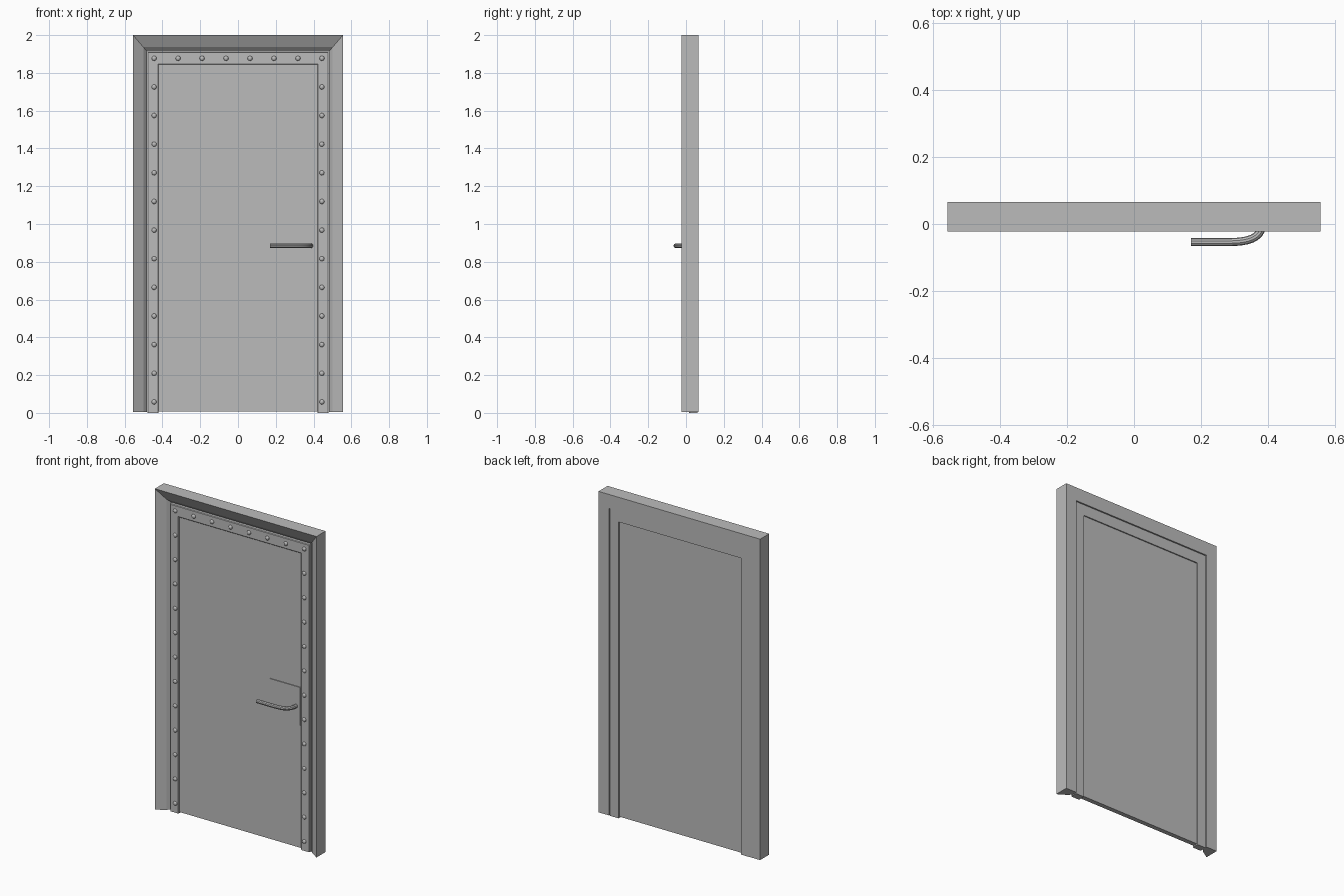
import bpy, bmesh
from mathutils import Vector, Matrix

if "Cube" in bpy.data.objects:
    bpy.data.objects.remove(bpy.data.objects["Cube"])

# Single painted-steel colour
steel = bpy.data.materials.new("grey_steel")
steel.use_nodes = True
GREY = (0.5, 0.5, 0.5, 1)
steel.diffuse_color = GREY
steel.node_tree.nodes["Principled BSDF"].inputs["Base Color"].default_value = GREY

HALF, TOP, TOP_SCALE = 0.556, 2.0, 1.16


def add_object(name, bm, smooth=False):
    bmesh.ops.recalc_face_normals(bm, faces=bm.faces)
    mesh = bpy.data.meshes.new(name)
    bm.to_mesh(mesh)
    bm.free()
    mesh.materials.append(steel)
    obj = bpy.data.objects.new(name, mesh)
    bpy.context.collection.objects.link(obj)
    if smooth:
        bpy.ops.object.select_all(action="DESELECT")
        obj.select_set(True)
        bpy.context.view_layer.objects.active = obj
        bpy.ops.object.shade_smooth_by_angle()
    return obj


def doorway_sweep(name, profile, bottom):
    """Sweep an (inset, depth) profile up one side, across and down the other."""
    bm = bmesh.new()
    rings = []
    for side, at_top in ((-1, False), (-1, True), (1, True), (1, False)):
        rings.append([bm.verts.new((side * (HALF - inset), y,
                                    TOP - inset * TOP_SCALE if at_top else bottom))
                      for inset, y in profile])
    n = len(profile)
    for a, b in zip(rings, rings[1:]):
        for i in range(n):
            j = (i + 1) % n
            bm.faces.new((a[i], a[j], b[j], b[i]))
    bm.faces.new(rings[0])
    bm.faces.new(rings[-1])
    return add_object(name, bm)


def box(name, x, y, z):
    bm = bmesh.new()
    bmesh.ops.create_cube(bm, size=1)
    low, high = Vector((x[0], y[0], z[0])), Vector((x[1], y[1], z[1]))
    bmesh.ops.scale(bm, vec=high - low, verts=bm.verts)
    bmesh.ops.translate(bm, vec=(low + high) / 2, verts=bm.verts)
    return add_object(name, bm)


# Splayed frame around the opening
doorway_sweep("door_frame", [(0, -0.023), (0.055, 0.012), (0.074, 0.034),
                             (0.074, 0.066), (0, 0.066)], 0.004)

# Raised border of the door and the leaf inside it
doorway_sweep("door_border", [(0.076, 0.021), (0.079, 0.017), (0.132, 0.017),
                              (0.135, 0.02), (0.135, 0.06), (0.076, 0.06)], 0)
box("door_leaf", (-0.422, 0.422), (0.024, 0.053), (0.008, 1.846))

# Domed rivets along the border
bm = bmesh.new()
spots = [(-0.444 + i * 0.1269, 1.877) for i in range(8)]
spots += [(s * 0.444, 0.058 + i * 0.1516) for s in (-1, 1) for i in range(12)]
for x, z in spots:
    place = Matrix.Translation((x, 0.017, z)) @ Matrix.Diagonal((1, 0.7, 1, 1))
    bmesh.ops.create_uvsphere(bm, u_segments=12, v_segments=8, radius=0.013, matrix=place)
add_object("rivets", bm, smooth=True)

# Lock plate
box("lock_plate", (0.205, 0.414), (0.019, 0.026), (0.77, 1.007))

# Bent lever handle
curve = bpy.data.curves.new("lever_handle", "CURVE")
curve.dimensions = "3D"
curve.bevel_depth = 0.012
curve.bevel_resolution = 3
curve.resolution_u = 10
curve.use_fill_caps = True
spline = curve.splines.new("BEZIER")
spline.bezier_points.add(2)
knots = [(0.17, -0.054, 0.03), (0.28, -0.054, 0.05), (0.386, 0.022, 0)]
for point, (x, y, reach) in zip(spline.bezier_points, knots):
    point.co = (x, y, 0.885)
    point.handle_left = (x - reach, y, 0.885)
    point.handle_right = (x + reach, y, 0.885)
spline.bezier_points[1].handle_right = (0.36, -0.054, 0.885)
spline.bezier_points[2].handle_left = (0.386, -0.035, 0.885)
helper = bpy.data.objects.new("lever_path", curve)
bpy.context.collection.objects.link(helper)
bpy.context.view_layer.update()
bm = bmesh.new()
bm.from_mesh(helper.to_mesh())
helper.to_mesh_clear()
bpy.data.objects.remove(helper)
bmesh.ops.remove_doubles(bm, verts=bm.verts, dist=0.0001)
add_object("lever_handle", bm, smooth=True)
